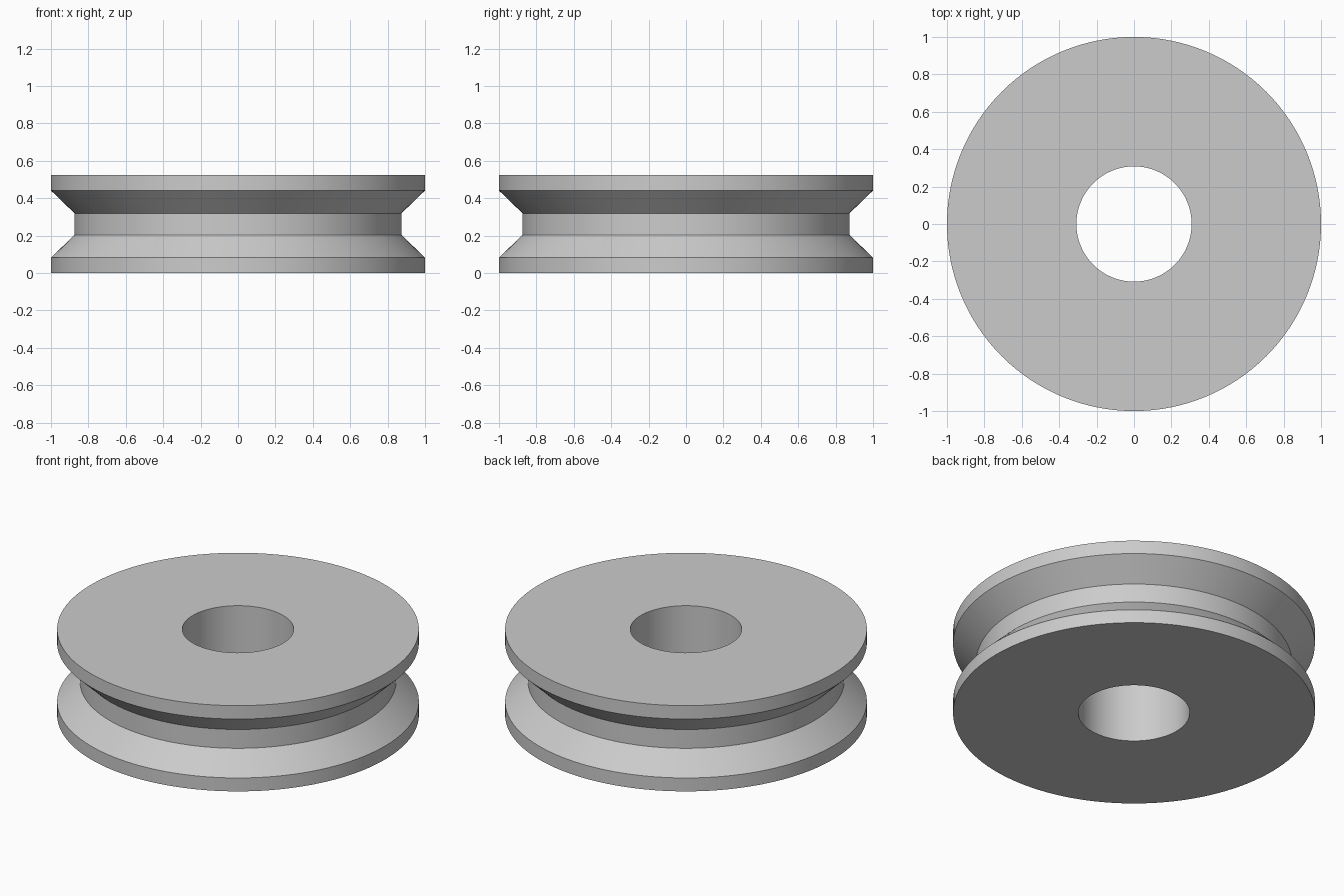
import bpy
import bmesh
import math
from mathutils import Matrix

if "Cube" in bpy.data.objects:
    bpy.data.objects.remove(bpy.data.objects["Cube"], do_unlink=True)

SEGMENTS = 128
HEIGHT = 0.523
RIM, GROOVE, BORE = 1.0, 0.874, 0.308

# Plain grey material
grey = bpy.data.materials.new("light grey")
grey.use_nodes = True
color = (0.6, 0.6, 0.6, 1.0)
grey.diffuse_color = color
grey.node_tree.nodes["Principled BSDF"].inputs["Base Color"].default_value = color

# Lower half of the section, mirrored upward to complete the closed profile
lower = [(BORE, 0.0), (RIM, 0.0), (RIM, 0.082), (GROOVE, 0.204)]
profile = lower + [(r, HEIGHT - z) for r, z in reversed(lower)]

# Grooved wheel: revolve the profile around the bore axis
bm = bmesh.new()
rings = []
for i in range(SEGMENTS):
    turn = Matrix.Rotation(math.tau * i / SEGMENTS, 3, "Z")
    rings.append([bm.verts.new(turn @ bm_point) for bm_point in
                  (Matrix.Translation((r, 0, z)).to_translation() for r, z in profile)])
for i, ring in enumerate(rings):
    following = rings[(i + 1) % SEGMENTS]
    for j in range(len(profile)):
        k = (j + 1) % len(profile)
        bm.faces.new((ring[j], following[j], following[k], ring[k]))
bmesh.ops.recalc_face_normals(bm, faces=bm.faces)

mesh = bpy.data.meshes.new("grooved_wheel")
bm.to_mesh(mesh)
bm.free()
mesh.materials.append(grey)
wheel = bpy.data.objects.new("grooved_wheel", mesh)
bpy.context.collection.objects.link(wheel)

# Smooth round walls with crisp rim edges
bpy.ops.object.select_all(action="DESELECT")
wheel.select_set(True)
bpy.context.view_layer.objects.active = wheel
bpy.ops.object.shade_smooth_by_angle(angle=math.radians(30))
